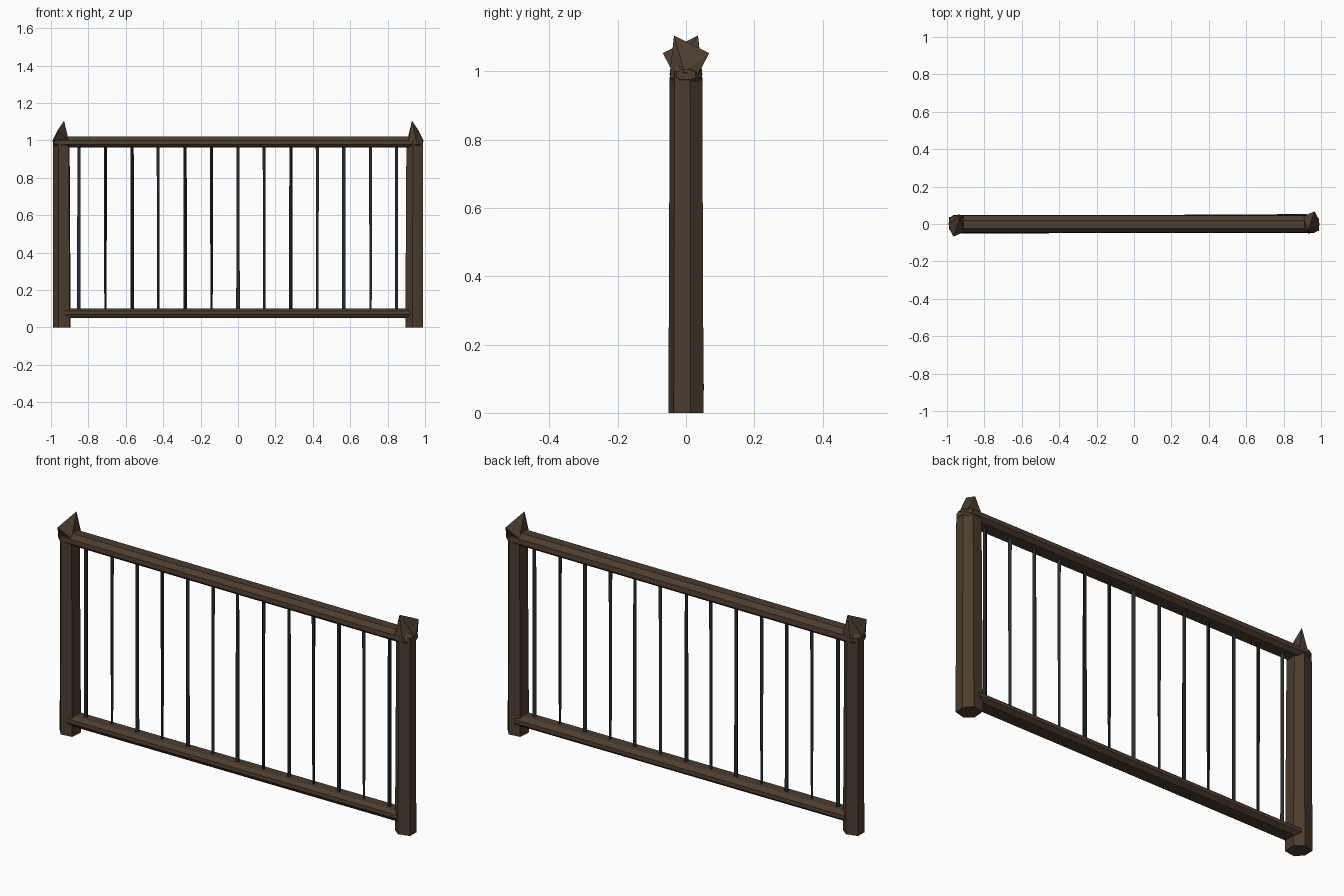
import bpy, bmesh, math, random
from mathutils import Vector

if "Cube" in bpy.data.objects:
    bpy.data.objects.remove(bpy.data.objects["Cube"])

random.seed(4)


def material(name, rgb):
    m = bpy.data.materials.new(name)
    m.diffuse_color = (*rgb, 1)
    m.use_nodes = True
    m.node_tree.nodes["Principled BSDF"].inputs["Base Color"].default_value = m.diffuse_color
    return m


WOOD = material("dark_wood", (0.072, 0.046, 0.028))
IRON = material("black_iron", (0.020, 0.024, 0.026))


def finish(bm, name, mat):
    bmesh.ops.recalc_face_normals(bm, faces=bm.faces[:])
    me = bpy.data.meshes.new(name)
    bm.to_mesh(me)
    bm.free()
    me.materials.append(mat)
    ob = bpy.data.objects.new(name, me)
    bpy.context.collection.objects.link(ob)
    return ob


def loft(name, start, end, mat):
    """Solid between two matching loops of points."""
    bm = bmesh.new()
    a = [bm.verts.new(p) for p in start]
    b = [bm.verts.new(p) for p in end]
    n = len(a)
    bm.faces.new(a)
    bm.faces.new(b)
    for i in range(n):
        j = (i + 1) % n
        bm.faces.new((a[i], a[j], b[j], b[i]))
    return finish(bm, name, mat)


def hull(name, points, mat):
    bm = bmesh.new()
    for p in points:
        bm.verts.new(p)
    bmesh.ops.convex_hull(bm, input=bm.verts[:])
    return finish(bm, name, mat)


# Rough-hewn posts with pointed caps; left side is the right side turned half round
post = [(.045, -.035), (.046, .013), (.015, .05), (-.042, .042), (-.047, -.02), (-.01, -.05)]
cap = [(.93, -.035, 1.105), (.965, .068, 1.053), (.993, -.005, .998), (.905, .04, 1.0),
       (.908, -.045, .99), (.955, -.048, .99), (.95, .01, .965), (.985, .03, .985)]
for side, s in (("right", 1), ("left", -1)):
    low = [(s * (.943 + x * 1.03), s * y * 1.03, 0) for x, y in post]
    high = [(s * (.945 + x * .95), s * y * .95, 1.0) for x, y in post]
    loft(side + "_post", low, high, WOOD)
    hull(side + "_post_cap", [(s * x, s * y, z) for x, y, z in cap], WOOD)

# Handrail with chipped ends
rail = [(-.047, .978), (-.03, .962), (.03, .962), (.048, .978),
        (.045, 1.002), (.02, 1.021), (-.025, 1.021), (-.045, 1.0)]
pts = []
for s in (-1, 1):
    pts += [(s * .965, y, z) for y, z in rail]
    pts += [(s * .99, y * .6, .99 + (z - .99) * .5) for y, z in rail]
hull("top_rail", pts, WOOD)

# Bottom rail, set very slightly askew
base = [(-.047, .07), (-.035, .052), (.03, .05), (.048, .066),
        (.047, .085), (.025, .1), (-.025, .1), (-.045, .088)]
loft("bottom_rail", [(-.925, y - .005, z) for y, z in base],
     [(.925, y + .005, z) for y, z in base], WOOD)

# Thin three-sided iron balusters, each turned and tapered a little differently
for i in range(13):
    x = -.85 + i * 1.70 / 12
    turn = random.uniform(0, 2 * math.pi)
    r0 = .011 if i % 2 == 0 else .007
    r1 = .010

    def ring(r, z):
        return [(x + r * math.cos(turn + k * math.tau / 3),
                 r * math.sin(turn + k * math.tau / 3), z) for k in range(3)]
    loft("baluster_%02d" % (i + 1), ring(r0, .08), ring(r1, .98), IRON)
